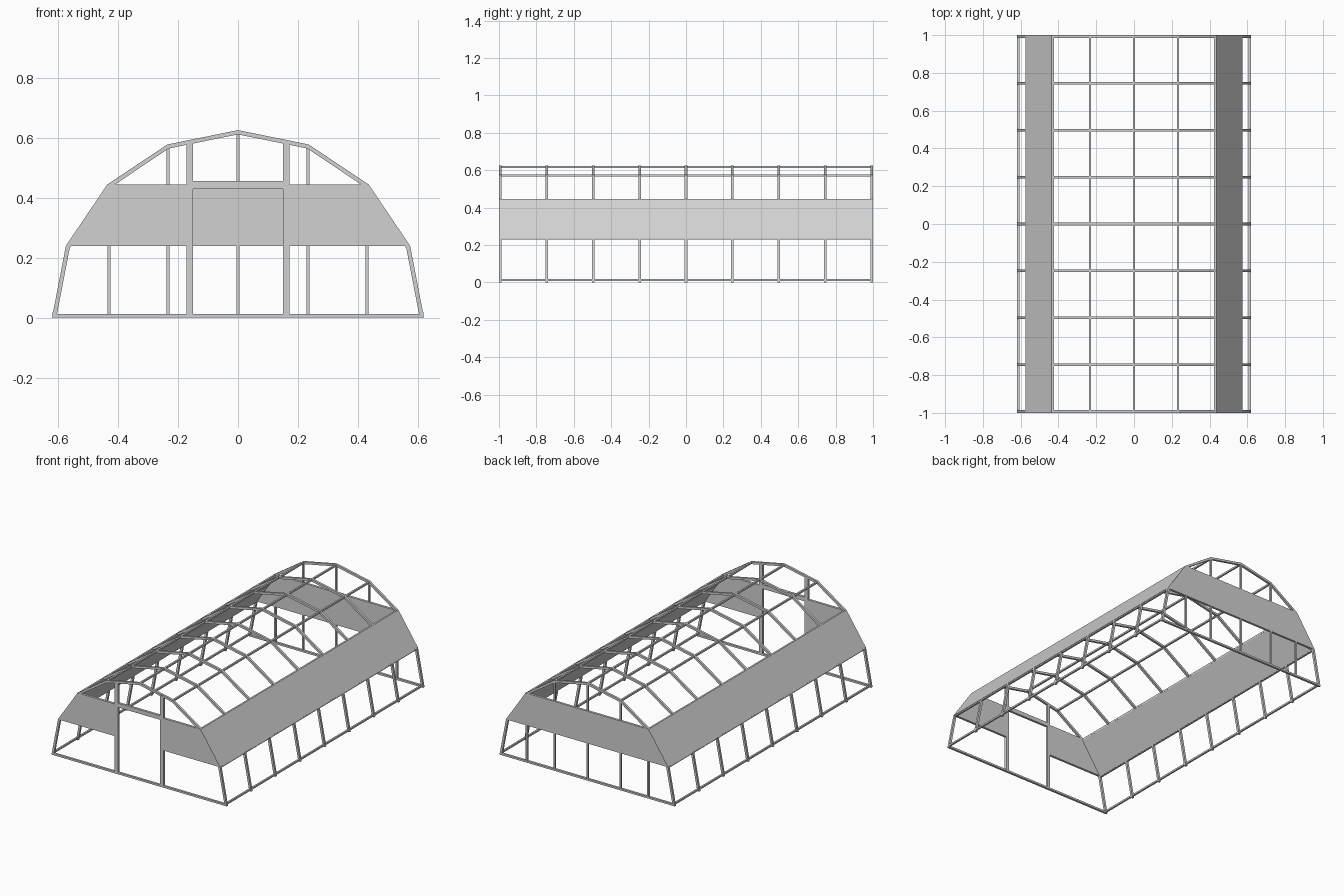
import bpy, bmesh
from mathutils import Vector

if "Cube" in bpy.data.objects:
    bpy.data.objects.remove(bpy.data.objects["Cube"], do_unlink=True)

metal = bpy.data.materials.new("light_grey")
metal.use_nodes = True
colour = (0.64, 0.64, 0.64, 1)
metal.diffuse_color = colour
metal.node_tree.nodes["Principled BSDF"].inputs["Base Color"].default_value = colour

BAR = 0.014          # thickness of the tubing
END = 1.0            # half length
BAYS = 8
SKIN = 0.0005        # panels sit a hair proud of the tubing


def prism(name, outline, y0, y1):
    """Extrude an outline in the xz plane from y0 to y1."""
    bm = bmesh.new()
    face = bm.faces.new([bm.verts.new((x, y0, z)) for x, z in outline])
    grown = bmesh.ops.extrude_face_region(bm, geom=[face])["geom"]
    moved = [v for v in grown if isinstance(v, bmesh.types.BMVert)]
    bmesh.ops.translate(bm, verts=moved, vec=(0, y1 - y0, 0))
    bmesh.ops.recalc_face_normals(bm, faces=bm.faces)
    mesh = bpy.data.meshes.new(name)
    bm.to_mesh(mesh)
    bm.free()
    mesh.materials.append(metal)
    obj = bpy.data.objects.new(name, mesh)
    bpy.context.collection.objects.link(obj)
    return obj


def flip(points):
    return [(-x, z) for x, z in points]


def inset(points, d):
    """Move an open arch outline inward by d with mitred corners."""
    pts = [Vector(p) for p in points]
    normals = []
    for a, b in zip(pts, pts[1:]):
        t = (b - a).normalized()
        normals.append(Vector((t.y, -t.x)))
    result = []
    for i, p in enumerate(pts):
        if i in (0, len(pts) - 1):
            n = normals[0 if i == 0 else -1]
            result.append((p.x + d / n.x, p.y))     # feet stay on the ground
        else:
            n = normals[i - 1] + normals[i]
            q = p + n * (2 * d / n.length_squared)
            result.append((q.x, q.y))
    return result


# Arch profile, left foot to right foot
half = [(-0.62, 0), (-0.574, 0.238), (-0.435, 0.444), (-0.236, 0.577)]
arch = half + [(0, 0.625)] + flip(half)[::-1]
inner = inset(arch, BAR)
middle = inset(arch, BAR / 2)


def roof(x):
    """Height of the arch's middle line at x."""
    for (xa, za), (xb, zb) in zip(middle, middle[1:]):
        if xa <= x <= xb:
            return za + (zb - za) * (x - xa) / (xb - xa)
    return 0


# Arched ribs
rib = prism("arch_ribs", arch + inner[::-1], -END, -END + BAR)
array = rib.modifiers.new("bays", "ARRAY")
array.count = BAYS + 1
array.use_relative_offset = False
array.use_constant_offset = True
array.constant_offset_displace = (0, (2 * END - BAR) / BAYS, 0)


def rect(x0, x1, z0, z1):
    return [(x0, z0), (x1, z0), (x1, z1), (x0, z1)]


# Lengthwise rails at each bend of the arch, and along the ground
for i, (x, z) in enumerate(middle):
    h = 0.0055
    if z < 0.01:
        z = 0.013
        name = "ground_rail"
    else:
        name = "ridge_rail" if x == 0 else "roof_rail"
    prism(f"{name}_{i}", rect(x - h, x + h, z - h, z + h), -END + 0.002, END - 0.002)

# Side panels filling the second bend on both sides
outer_skin = inset(arch, -SKIN)
inner_skin = inset(arch, BAR + SKIN)
panel = [outer_skin[1], outer_skin[2], inner_skin[2], inner_skin[1]]
prism("side_panel_right", panel, -END, END)
prism("side_panel_left", flip(panel), -END, END)

front = (-END, -END + BAR)
back = (END - BAR, END)
front_skin = (-END - SKIN, -END + BAR + SKIN)
back_skin = (END - BAR - SKIN, END + SKIN)
(low_x, low_z), (high_x, high_z) = flip(arch[1:3])

# Ground sills across both ends
for name, (y0, y1) in (("front_sill", front), ("back_sill", back)):
    prism(name, rect(-0.612, 0.612, 0, 0.012), y0, y1)

# Back wall: full panel and five studs up to the arch
prism("back_panel", [(-low_x, low_z), (low_x, low_z), (high_x, high_z),
                     (-high_x, high_z)], *back_skin)
for i, x in enumerate((-0.43, -0.234, 0, 0.234, 0.43)):
    w = 0.005
    prism(f"back_stud_{i}", [(x - w, 0), (x + w, 0), (x + w, roof(x + w)),
                             (x - w, roof(x - w))], END - BAR + 0.001, END - 0.001)

# Front wall: door posts, header and a panel each side of the doorway
DOOR, POST = 0.15, 0.172
post = [(DOOR, 0), (POST, 0), (POST, roof(POST)), (DOOR, roof(DOOR))]
wing = [(POST, low_z), (low_x, low_z), (high_x, high_z), (POST, high_z)]
for side, shape in (("left", lambda p: p), ("right", flip)):
    prism(f"door_post_{side}", shape(post), *front_skin)
    prism(f"front_panel_{side}", shape(wing), *front_skin)
prism("door_header", rect(-DOOR, DOOR, 0.428, 0.455), *front_skin)
